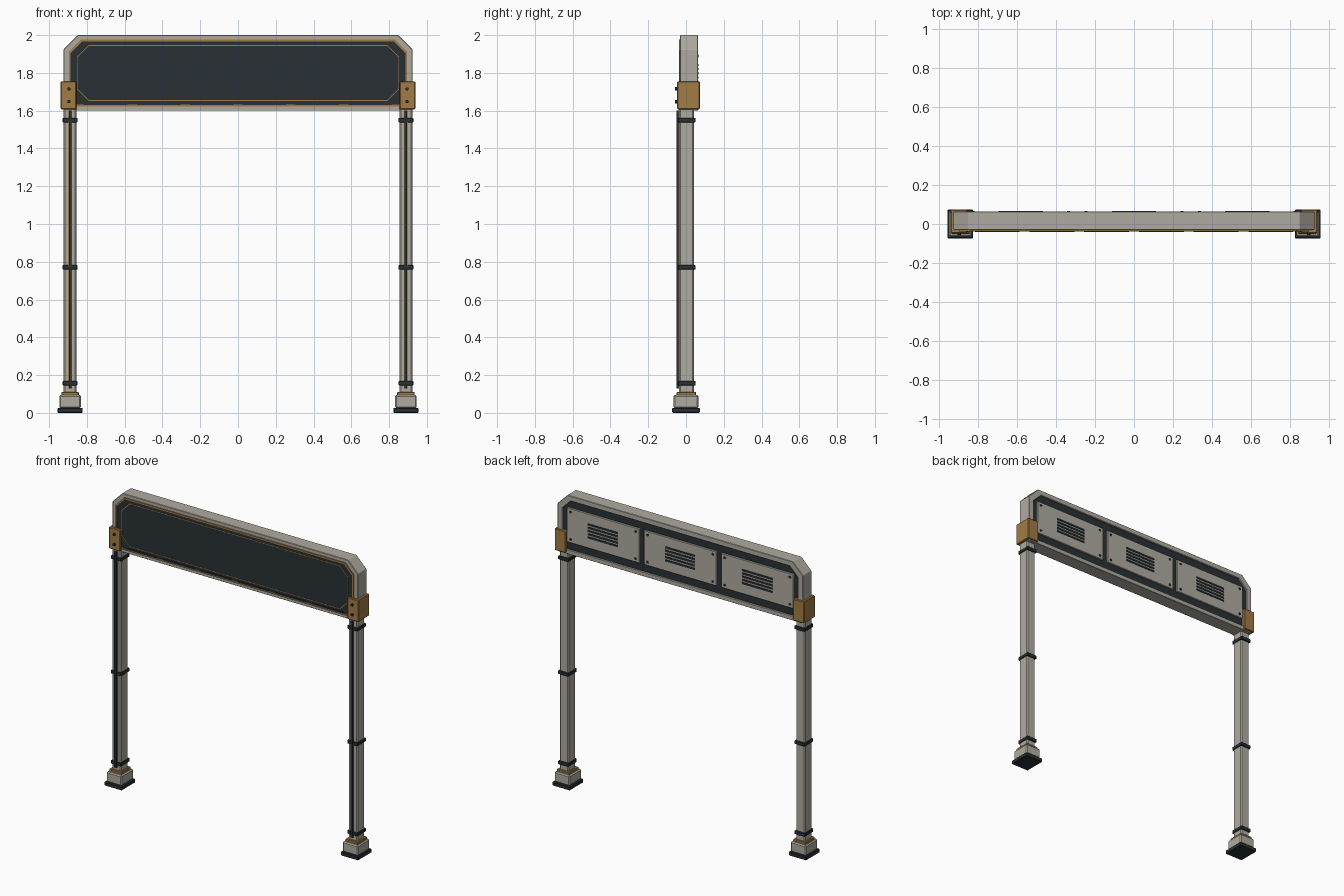
import bpy, bmesh

if "Cube" in bpy.data.objects:
    bpy.data.objects.remove(bpy.data.objects["Cube"])

def material(name, rgb):
    m = bpy.data.materials.new(name)
    m.diffuse_color = (*rgb, 1)
    m.use_nodes = True
    m.node_tree.nodes["Principled BSDF"].inputs["Base Color"].default_value = m.diffuse_color
    return m

STONE = material("warm_grey", (0.43, 0.41, 0.35))
DARK = material("charcoal", (0.022, 0.03, 0.035))
BRONZE = material("bronze", (0.36, 0.2, 0.06))

def finish(bm, name, mat, bevel=0):
    bmesh.ops.recalc_face_normals(bm, faces=bm.faces)
    me = bpy.data.meshes.new(name)
    bm.to_mesh(me)
    bm.free()
    ob = bpy.data.objects.new(name, me)
    bpy.context.collection.objects.link(ob)
    me.materials.append(mat)
    if bevel:
        mod = ob.modifiers.new("bevel", "BEVEL")
        mod.width = bevel
        mod.segments = 1
    return ob

def box(name, x, y, z, mat, bevel=0):
    """Box from (min, max) ranges."""
    bm = bmesh.new()
    bmesh.ops.create_cube(bm, size=1)
    for v in bm.verts:
        v.co = [(r[0] + r[1]) / 2 + c * (r[1] - r[0]) for r, c in zip((x, y, z), v.co)]
    return finish(bm, name, mat, bevel)

def outline(hx, z0, z1, top, bottom):
    """Rectangle with cut corners, in x-z."""
    return [(-hx + bottom, z0), (hx - bottom, z0), (hx, z0 + bottom), (hx, z1 - top),
            (hx - top, z1), (-hx + top, z1), (-hx, z1 - top), (-hx, z0 + bottom)]

def plate(name, pts, y0, y1, mat):
    bm = bmesh.new()
    face = bm.faces.new([bm.verts.new((x, y0, z)) for x, z in pts])
    ext = bmesh.ops.extrude_face_region(bm, geom=[face], use_keep_orig=True)
    for v in ext["geom"]:
        if isinstance(v, bmesh.types.BMVert):
            v.co.y = y1
    return finish(bm, name, mat)

def ring(name, outer, inner, y0, y1, mat, bevel=0):
    bm = bmesh.new()
    loops = [[bm.verts.new((x, y, z)) for x, z in pts]
             for pts, y in ((outer, y0), (outer, y1), (inner, y1), (inner, y0))]
    n = len(outer)
    for k in range(4):
        a, b = loops[k], loops[(k + 1) % 4]
        for i in range(n):
            j = (i + 1) % n
            bm.faces.new((a[i], a[j], b[j], b[i]))
    return finish(bm, name, mat, bevel)

def bolt(name, x, z, y0, y1, r, mat):
    bm = bmesh.new()
    bmesh.ops.create_cone(bm, cap_ends=True, segments=8, radius1=r, radius2=r, depth=y1 - y0)
    for v in bm.verts:
        px, py, pz = v.co
        v.co = (x + px, (y0 + y1) / 2 + pz, z + py)
    return finish(bm, name, mat)

# Header: frame, dark core, bronze trims
ring("header_frame", outline(0.923, 1.6, 2.0, 0.075, 0.004),
     outline(0.885, 1.63, 1.965, 0.062, 0.004), -0.031, 0.063, STONE, 0.004)
plate("header_core", outline(0.887, 1.628, 1.967, 0.062, 0.004), -0.033, 0.052, DARK)
ring("front_trim", outline(0.896, 1.622, 1.977, 0.066, 0.004),
     outline(0.886, 1.632, 1.967, 0.062, 0.004), -0.038, -0.028, BRONZE)
ring("front_inlay", outline(0.853, 1.652, 1.947, 0.062, 0.062),
     outline(0.849, 1.656, 1.943, 0.060, 0.060), -0.0345, -0.03, BRONZE)

# Dark vents along the lower front edge
for i in range(6):
    cx = (i - 2.5) * 0.28
    box("front_vent", (cx - 0.115, cx + 0.115), (-0.04, -0.03), (1.63, 1.639), DARK)

# Rear service panels with slots and screws
for cx in (-0.58, 0, 0.58):
    box("rear_panel", (cx - 0.273, cx + 0.273), (0.045, 0.062), (1.68, 1.915), STONE, 0.003)
    for k in range(-2, 3):
        z = 1.798 + k * 0.022
        box("rear_slot", (cx - 0.113, cx + 0.113), (0.055, 0.066), (z - 0.006, z + 0.006), DARK)
    for sx in (-0.245, 0.245):
        for z in (1.705, 1.89):
            bolt("rear_screw", cx + sx, z, 0.055, 0.067, 0.008, DARK)

# Legs, one per side
for s, side in ((-1, "left"), (1, "right")):
    c = s * 0.889

    def centred(part, hx, y, z, mat, bevel=0):
        box(side + "_" + part, (c - hx, c + hx), y, z, mat, bevel)

    centred("foot_pad", 0.066, (-0.073, 0.073), (0, 0.027), DARK, 0.004)
    centred("plinth", 0.057, (-0.065, 0.065), (0.025, 0.095), STONE, 0.007)
    centred("plinth_collar", 0.046, (-0.05, 0.053), (0.09, 0.111), BRONZE, 0.003)
    centred("post", 0.034, (-0.037, 0.042), (0.1, 1.62), STONE, 0.007)
    centred("post_inlay", 0.011, (-0.041, -0.03), (0.13, 1.6), BRONZE)
    centred("post_channel", 0.007, (-0.05, -0.03), (0.13, 1.6), DARK)
    for z in (0.157, 0.77, 1.55):
        centred("post_band", 0.039, (-0.043, 0.051), (z - 0.012, z + 0.012), DARK, 0.003)
    b = s * 0.897
    box(side + "_bracket", (b - 0.042, b + 0.042), (-0.047, 0.073), (1.607, 1.755), BRONZE, 0.004)
    for z in (1.648, 1.715):
        bolt(side + "_bracket_bolt", s * 0.895, z, -0.058, -0.04, 0.009, DARK)
